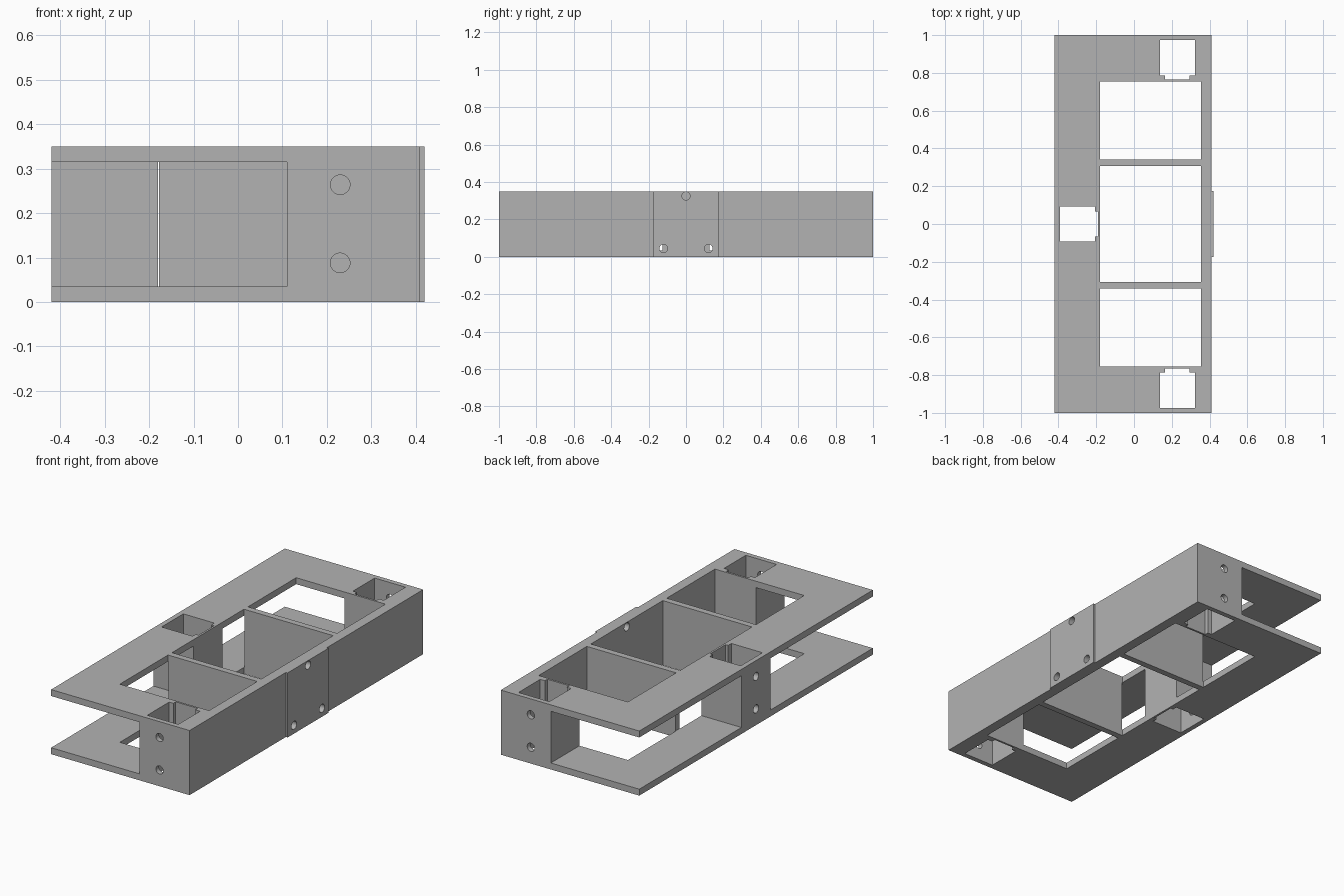
import bpy
import math
from mathutils import Vector

default = bpy.data.objects.get("Cube")
if default:
    bpy.data.objects.remove(default, do_unlink=True)

grey = bpy.data.materials.new("plain grey")
grey.use_nodes = True
grey.diffuse_color = (0.45, 0.45, 0.45, 1)
grey.node_tree.nodes["Principled BSDF"].inputs["Base Color"].default_value = (0.45, 0.45, 0.45, 1)

HEIGHT, PLATE = 0.35, 0.035
LEFT, RIGHT = -0.42, 0.41       # outer frame in x
WIN_L, WIN_R = -0.18, 0.355     # window opening in x
WIN_END = 0.755                 # window opening in y
OUT = 0.1                       # cutter overshoot


def box(name, x, y, z):
    lo = Vector((min(x), min(y), min(z)))
    hi = Vector((max(x), max(y), max(z)))
    bpy.ops.mesh.primitive_cube_add(size=1)
    ob = bpy.context.object
    ob.name = name
    for v in ob.data.vertices:
        v.co = (lo + hi) / 2 + v.co * (hi - lo)
    ob.data.materials.append(grey)
    return ob


def drill(name, centre, axis, depth):
    turn = (0, math.pi / 2, 0) if axis == "x" else (math.pi / 2, 0, 0)
    bpy.ops.mesh.primitive_cylinder_add(vertices=32, radius=0.022, depth=depth,
                                        location=centre, rotation=turn)
    ob = bpy.context.object
    ob.name = name
    ob.data.materials.append(grey)
    return ob


def cut(cutters, *targets):
    for cutter in cutters:
        cutter.hide_render = True
        for target in targets:
            bpy.context.view_layer.objects.active = target
            mod = target.modifiers.new("cut", "BOOLEAN")
            mod.operation = "DIFFERENCE"
            mod.solver = "EXACT"
            mod.object = cutter
            bpy.ops.object.modifier_apply(modifier=mod.name)
        bpy.data.objects.remove(cutter, do_unlink=True)


frame = box("frame", (LEFT, RIGHT), (-1, 1), (0, HEIGHT))
side_panel = box("side_panel", (RIGHT, 0.42), (-0.175, 0.175), (0, HEIGHT))
through = (-OUT, HEIGHT + OUT)
gap = (PLATE, HEIGHT - PLATE)
levels = (0.088, 0.264)

# Windows, separated by two ribs
cutters = [box("middle_window", (WIN_L, WIN_R), (-0.308, 0.308), through)]
for s in (-1, 1):
    cutters += [
        box("end_window", (WIN_L, WIN_R), (s * 0.342, s * WIN_END), through),
        # Open space between the two plates
        box("side_gap", (LEFT - OUT, WIN_L + 0.002), (s * 0.125, s * (1 + OUT)), gap),
        box("end_gap", (LEFT - OUT, 0.11), (s * (WIN_END - 0.002), s * (1 + OUT)), gap),
        # Pocket with its shallow notch in the end block
        box("end_pocket", (0.138, 0.323), (s * 0.787, s * 0.973), through),
        box("end_notch", (0.163, 0.295), (s * 0.766, s * 0.85), through),
    ]
    cutters += [drill("end_hole", (0.23, s, z), "y", 0.16) for z in levels]

# Pocket, notch and holes in the left block
cutters += [
    box("side_pocket", (-0.393, -0.207), (-0.093, 0.093), through),
    box("side_notch", (-0.25, -0.191), (-0.066, 0.066), through),
]
cutters += [drill("side_hole", (LEFT, 0, z), "x", 0.16) for z in levels]
cut(cutters, frame)

# Three holes through the panel and the long wall
panel_holes = [drill("panel_hole", (0.39, y, z), "x", 0.14)
               for y, z in ((0, 0.325), (-0.12, 0.045), (0.12, 0.045))]
cut(panel_holes, frame, side_panel)

for ob in (frame, side_panel):
    bpy.ops.object.select_all(action="DESELECT")
    ob.select_set(True)
    bpy.context.view_layer.objects.active = ob
    bpy.ops.object.shade_smooth_by_angle(angle=math.radians(30))
